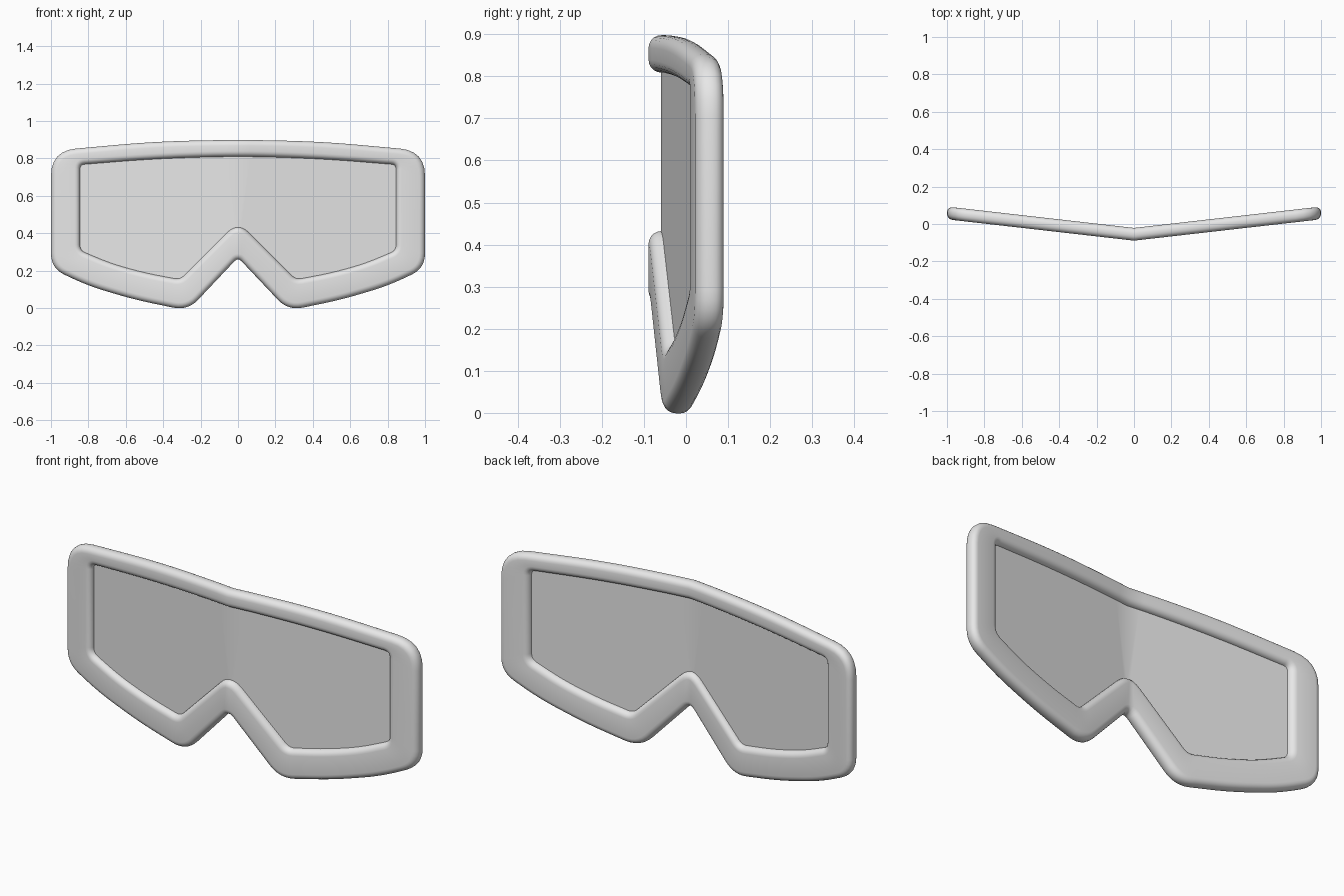
import bpy, bmesh, math
from mathutils import Vector

if "Cube" in bpy.data.objects:
    bpy.data.objects.remove(bpy.data.objects["Cube"])

HALF = 0.034      # half thickness of the frame
ROUND = 0.03      # edge rounding of the frame
STEPS = 6         # points per rounded corner

# Right-half outline corners: x, z, rounding length
OUTER = [(0, .9, .2), (.45, .89, .2), (1, .84, .135), (1, .212, .08),
         (.8, .118, .1), (.55, .044, .1), (.268, -.014, .08), (0, .27, .03)]
INNER = [(0, .812, .2), (.45, .798, .2), (.845, .766, .025), (.845, .308, .03),
         (.68, .238, .08), (.5, .188, .08), (.31, .152, .03), (0, .462, .085)]


def outline(half):
    """Mirror the corners and round each one into a closed smooth loop."""
    full = half + [(-x, z, t) for x, z, t in reversed(half[1:-1])]
    pts = []
    for i, (x, z, t) in enumerate(full):
        p = Vector((x, z))
        a = p + (Vector(full[i - 1][:2]) - p).normalized() * t
        b = p + (Vector(full[(i + 1) % len(full)][:2]) - p).normalized() * t
        for k in range(STEPS + 1):
            u = k / STEPS
            pts.append(a * (1 - u) ** 2 + p * 2 * u * (1 - u) + b * u * u)
    return pts


def offset(pts, d):
    """Shift a clockwise loop towards its inside by d."""
    out = []
    for i, p in enumerate(pts):
        n1 = (p - pts[i - 1]).normalized()
        n2 = (pts[(i + 1) % len(pts)] - p).normalized()
        t = (n1 + n2).normalized()
        out.append(p + Vector((t.y, -t.x)) * d / max(t.dot(n1), .5))
    return out


def fold(x, y, z):
    """Sweep both sides back from the centre line."""
    return (x, y - .055 + .114 * abs(x), z)


def finish(bm, name, mat):
    bmesh.ops.recalc_face_normals(bm, faces=bm.faces)
    me = bpy.data.meshes.new(name)
    bm.to_mesh(me)
    bm.free()
    ob = bpy.data.objects.new(name, me)
    bpy.context.collection.objects.link(ob)
    me.materials.append(mat)
    bpy.context.view_layer.objects.active = ob
    ob.select_set(True)
    bpy.ops.object.shade_smooth_by_angle(angle=math.radians(35))
    ob.select_set(False)
    return ob


grey = bpy.data.materials.new("light_grey")
grey.diffuse_color = (.8, .8, .8, 1)
grey.use_nodes = True
grey.node_tree.nodes["Principled BSDF"].inputs["Base Color"].default_value = grey.diffuse_color

# Frame: rounded cross-section carried around the paired outlines
outer, inner = outline(OUTER), outline(INNER)
arc = [math.pi * (k / 5 - 1) / 2 for k in range(6)]
edge = [(ROUND * (1 - math.cos(a)), -HALF + ROUND * (1 + math.sin(a))) for a in arc]
edge += [(d, -y) for d, y in reversed(edge)]
bm = bmesh.new()
rings = []
for pts, sign, section in ((outer, 1, edge), (inner, -1, edge[::-1])):
    for d, y in section:
        rings.append([bm.verts.new(fold(p.x, y, p.y)) for p in offset(pts, sign * d)])
for i, ring in enumerate(rings):
    nxt = rings[(i + 1) % len(rings)]
    for j in range(len(ring)):
        k = (j + 1) % len(ring)
        bm.faces.new((ring[j], ring[k], nxt[k], nxt[j]))
finish(bm, "goggle_frame", grey)

# Lens: two flat halves, softly creased at the centre, tucked into the frame
rim = [p for p in offset(inner, -.01) if p.x > -1e-4]
bm = bmesh.new()
for side in (1, -1):
    bm.faces.new([bm.verts.new(fold(side * max(p.x, 0), 0, p.y)) for p in rim])
bmesh.ops.remove_doubles(bm, verts=bm.verts, dist=1e-4)
for x in (-.08, .08):
    bmesh.ops.bisect_plane(bm, geom=bm.verts[:] + bm.edges[:] + bm.faces[:],
                           plane_co=(x, 0, 0), plane_no=(1, 0, 0))
lens = finish(bm, "lens", grey)
thick = lens.modifiers.new("thickness", 'SOLIDIFY')
thick.thickness = .01
thick.offset = 0
thick.use_rim = False
